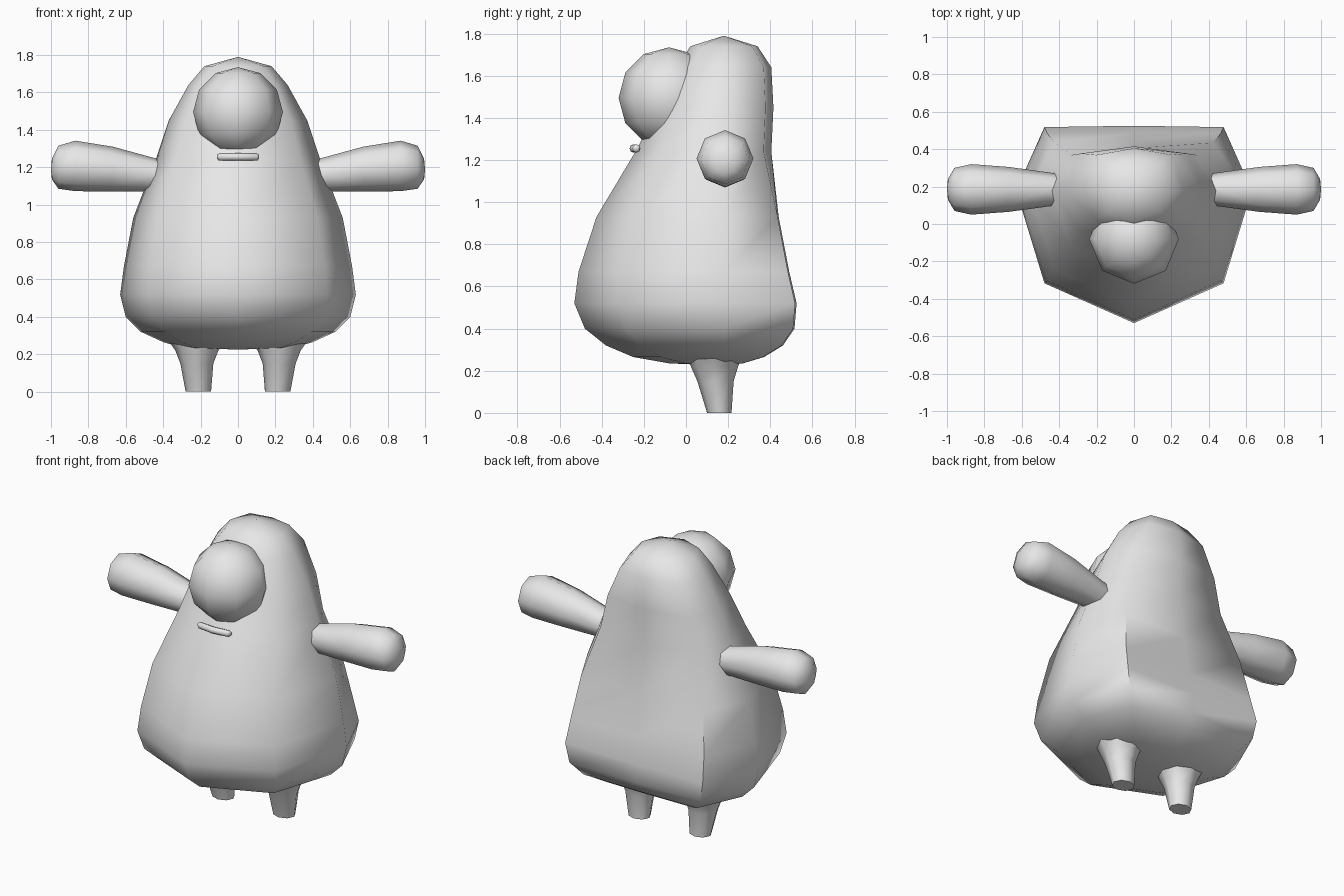
import bpy, bmesh, math
from mathutils import Vector

if "Cube" in bpy.data.objects:
    bpy.data.objects.remove(bpy.data.objects["Cube"])

grey = bpy.data.materials.new("plain_grey")
grey.diffuse_color = (0.8, 0.8, 0.8, 1)
grey.use_nodes = True
grey.node_tree.nodes["Principled BSDF"].inputs["Base Color"].default_value = grey.diffuse_color


def loft(name, rings, start=None, end=None):
    """Skin a list of equal rings, closing each end with a tip point or a flat cap."""
    bm = bmesh.new()
    rows = [[bm.verts.new(p) for p in ring] for ring in rings]
    n = len(rows[0])
    for a, b in zip(rows, rows[1:]):
        for i in range(n):
            bm.faces.new((a[i], a[(i + 1) % n], b[(i + 1) % n], b[i]))
    for row, tip in ((rows[0], start), (rows[-1], end)):
        if tip is None:
            bm.faces.new(row)
        else:
            t = bm.verts.new(tip)
            for i in range(n):
                bm.faces.new((row[i], row[(i + 1) % n], t))
    bmesh.ops.recalc_face_normals(bm, faces=bm.faces)
    me = bpy.data.meshes.new(name)
    bm.to_mesh(me)
    bm.free()
    ob = bpy.data.objects.new(name, me)
    bpy.context.collection.objects.link(ob)
    finish(ob)
    return ob


def finish(ob, angle=60):
    ob.data.materials.append(grey)
    bpy.ops.object.select_all(action='DESELECT')
    ob.select_set(True)
    bpy.context.view_layer.objects.active = ob
    bpy.ops.object.shade_smooth_by_angle(angle=math.radians(angle))


def circle(centre, u, v, n=8):
    c, u, v = Vector(centre), Vector(u), Vector(v)
    return [c + u * math.cos(math.tau * i / n) + v * math.sin(math.tau * i / n)
            for i in range(n)]


# Body: eight-sided pear, pointed at the front and flat at the back
CY = 0.18
profile = [  # height, half width, front y, back y
    (0.235, 0.30, -0.08, 0.27), (0.265, 0.40, -0.25, 0.37),
    (0.32, 0.52, -0.38, 0.46), (0.40, 0.60, -0.48, 0.515),
    (0.52, 0.63, -0.53, 0.525), (0.67, 0.61, -0.51, 0.49),
    (0.93, 0.56, -0.425, 0.44), (1.24, 0.44, -0.24, 0.405),
    (1.45, 0.37, -0.13, 0.415), (1.64, 0.265, -0.04, 0.405),
    (1.74, 0.18, 0.02, 0.34)]
body_rings = []
for z, w, f, b in profile:
    back = CY + (b - CY) * (0.98 if z < 1 else 0.84)
    front = CY + (f - CY) * 0.70
    d = 0.76 * w
    body_rings.append([(0, f, z), (d, front, z), (w, CY, z), (d, back, z),
                       (0, b, z), (-d, back, z), (-w, CY, z), (-d, front, z)])
loft("body", body_rings, (0, 0.15, 0.225), (0, CY, 1.79))

# Arms and legs, mirrored left and right
arm = [(0.32, 1.15, 0.07), (0.45, 1.16, 0.09), (0.67, 1.19, 0.12),
       (0.87, 1.207, 0.135), (0.96, 1.2, 0.115), (0.995, 1.19, 0.055)]
leg = [(0, 0.212, 0.158, 0.068, 0.058), (0.15, 0.22, 0.14, 0.088, 0.086),
       (0.22, 0.22, 0.135, 0.115, 0.112), (0.27, 0.22, 0.14, 0.15, 0.13)]
for side, s in (("left", -1), ("right", 1)):
    loft(side + "_arm",
         [circle((s * x, 0.185, z), (0, r, 0), (0, 0, r)) for x, z, r in arm],
         end=(s * 1.0, 0.185, 1.19))
    loft(side + "_leg",
         [circle((s * x, y, z), (rx, 0, 0), (0, ry, 0)) for z, x, y, rx, ry in leg])

# Eye: one big low-poly ball
bpy.ops.mesh.primitive_uv_sphere_add(segments=8, ring_count=6, radius=0.24,
                                     location=(0, -0.08, 1.495))
eye = bpy.context.object
eye.name = "eye"
finish(eye)

# Mouth: thin rounded bar, bowed gently forward
mouth = [(-0.112, 0.011), (-0.10, 0.02), (0, 0.02), (0.10, 0.02), (0.112, 0.011)]
loft("mouth", [circle((x, -0.248 + 1.2 * x * x, 1.255), (0, r, 0), (0, 0, r))
               for x, r in mouth])
